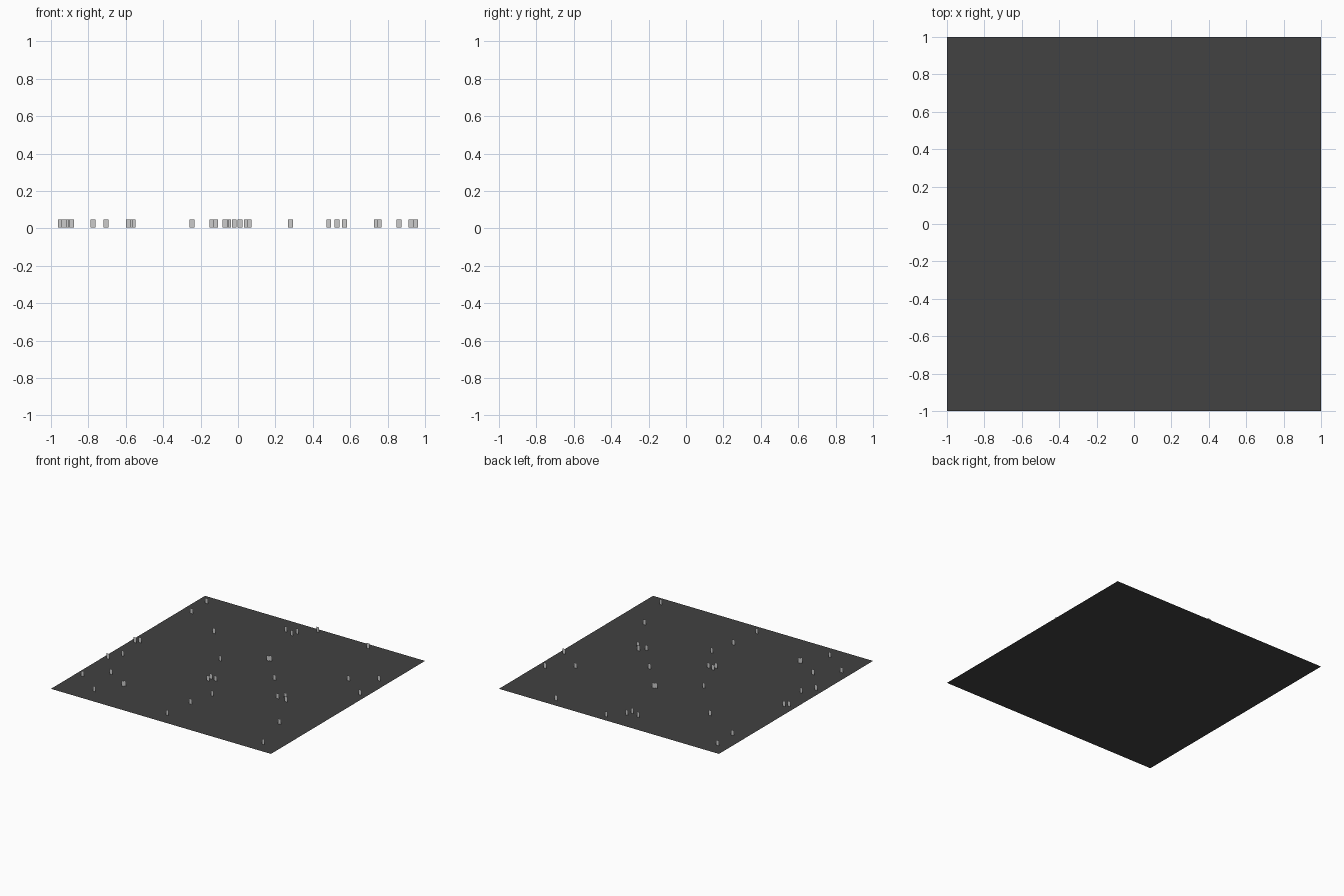
import bpy
import math

if "Cube" in bpy.data.objects:
    bpy.data.objects.remove(bpy.data.objects["Cube"])


def material(name, value):
    m = bpy.data.materials.new(name)
    m.diffuse_color = (value, value, value, 1)
    m.use_nodes = True
    m.node_tree.nodes["Principled BSDF"].inputs["Base Color"].default_value = m.diffuse_color
    return m


dark = material("dark grey ground", 0.054)
light = material("light grey card", 0.6)

# Flat square base
bpy.ops.mesh.primitive_plane_add(size=2, location=(0, 0, 0))
base = bpy.context.object
base.name = "base_plane"
base.data.materials.append(dark)

# Small upright cards facing the front, scattered over the base: (x, y)
CARD_W, CARD_H, CARD_Z = 0.026, 0.043, 0.025
SPOTS = [
    (-0.91, 0.89), (-0.90, 0.68), (-0.56, 0.49), (-0.14, 0.82), (-0.065, 0.79),
    (-0.05, 0.84), (0.06, 0.95), (0.53, 0.93), (-0.95, 0.02), (-0.92, 0.04),
    (-0.95, -0.33), (-0.89, -0.225), (-0.775, -0.54), (-0.93, -0.69), (-0.705, -0.86),
    (-0.585, -0.66), (-0.575, -0.65), (-0.245, 0.12), (0.045, 0.325), (0.06, 0.335),
    (0.28, 0.075), (-0.12, -0.22), (-0.12, -0.18), (-0.07, -0.19), (0.06, -0.42),
    (0.01, -0.63), (-0.02, -0.89), (0.485, -0.18), (0.53, -0.14), (0.57, -0.19),
    (0.74, 0.38), (0.925, 0.51), (0.95, 0.225), (0.755, -0.54), (0.86, -0.90),
]

# One shared card mesh, standing in the x-z plane
w, h = CARD_W / 2, CARD_H / 2
card = bpy.data.meshes.new("card")
card.from_pydata([(-w, 0, -h), (w, 0, -h), (w, 0, h), (-w, 0, h)], [], [(0, 1, 2, 3)])
card.materials.append(light)

for i, (x, y) in enumerate(SPOTS):
    ob = bpy.data.objects.new(f"card_{i + 1:02d}", card)
    ob.location = (x, y, CARD_Z)
    bpy.context.collection.objects.link(ob)
